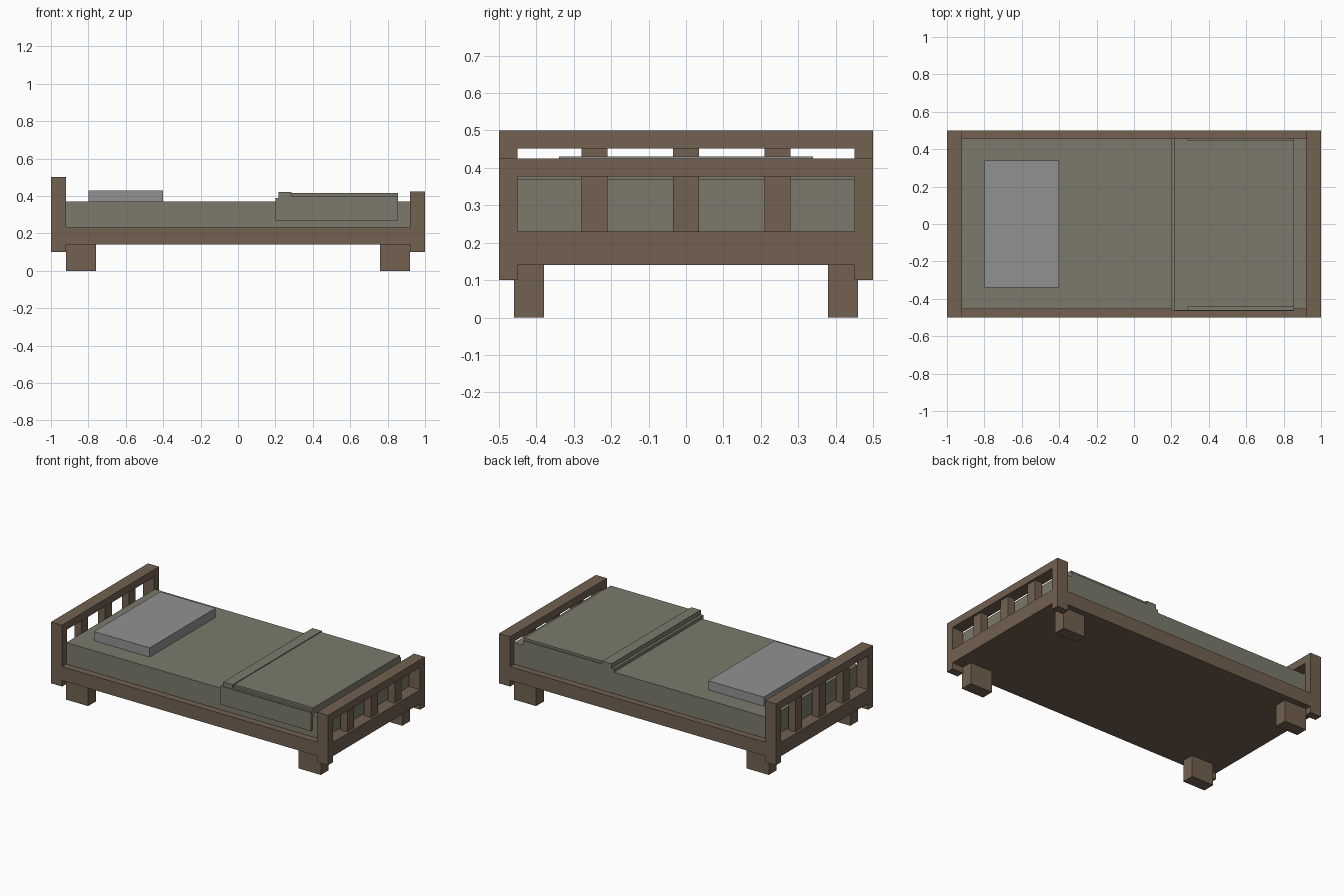
import bpy
import bmesh
from mathutils import Vector

if "Cube" in bpy.data.objects:
    bpy.data.objects.remove(bpy.data.objects["Cube"])


def material(name, rgb):
    m = bpy.data.materials.new(name)
    m.diffuse_color = (*rgb, 1)
    m.use_nodes = True
    m.node_tree.nodes["Principled BSDF"].inputs["Base Color"].default_value = m.diffuse_color
    return m


WOOD = material("wood", (0.17, 0.12, 0.08))
CLOTH = material("bedding", (0.20, 0.195, 0.15))
LINEN = material("pillow_linen", (0.28, 0.29, 0.29))


def box(name, x, y, z, mat):
    """Box spanning the given (min, max) ranges."""
    lo, hi = (Vector(v) for v in zip(x, y, z))
    bm = bmesh.new()
    bmesh.ops.create_cube(bm, size=1)
    bmesh.ops.scale(bm, vec=hi - lo, verts=bm.verts)
    mesh = bpy.data.meshes.new(name)
    bm.to_mesh(mesh)
    bm.free()
    ob = bpy.data.objects.new(name, mesh)
    ob.location = (lo + hi) / 2
    mesh.materials.append(mat)
    bpy.context.collection.objects.link(ob)
    return ob


def side(s, a, b):
    """Range a..b, flipped to the negative side when s is -1."""
    return tuple(sorted((s * a, s * b)))


# Bed frame: solid deck between the end boards
box("bed_frame", (-0.92, 0.92), (-0.5, 0.5), (0.14, 0.23), WOOD)

# Headboard and footboard: posts, rails and slats
for name, s, top in (("headboard", -1, 0.5), ("footboard", 1, 0.425)):
    x = side(s, 0.92, 1.0)
    rail = top - 0.048
    for t, label in ((-1, "front"), (1, "back")):
        box(f"{name}_{label}_post", x, side(t, 0.45, 0.5), (0.1, top), WOOD)
    box(f"{name}_top_rail", x, (-0.45, 0.45), (rail, top), WOOD)
    box(f"{name}_bottom_rail", x, (-0.45, 0.45), (0.14, 0.23), WOOD)
    for i, y in enumerate((-0.245, 0, 0.245)):
        box(f"{name}_slat_{i + 1}", side(s, 0.935, 0.985),
            (y - 0.035, y + 0.035), (0.23, rail), WOOD)

# Legs
for s, end in ((-1, "head"), (1, "foot")):
    for t, label in ((-1, "front"), (1, "back")):
        box(f"{end}_{label}_leg", side(s, 0.76, 0.92),
            side(t, 0.38, 0.46), (0, 0.14), WOOD)

# Mattress and pillow
box("mattress", (-0.92, 0.92), (-0.455, 0.457), (0.23, 0.37), CLOTH)
box("pillow", (-0.8, -0.4), (-0.34, 0.34), (0.37, 0.43), LINEN)

# Folded blanket: layers, turned-over edge and hanging front flap
box("blanket_base", (0.2, 0.855), (-0.45, 0.457), (0.37, 0.39), CLOTH)
box("blanket_flap", (0.2, 0.855), (-0.466, -0.45), (0.27, 0.39), CLOTH)
box("blanket_middle", (0.22, 0.855), (-0.462, 0.457), (0.39, 0.40), CLOTH)
box("blanket_top", (0.285, 0.855), (-0.445, 0.45), (0.40, 0.415), CLOTH)
box("blanket_fold", (0.217, 0.285), (-0.462, 0.457), (0.39, 0.42), CLOTH)
